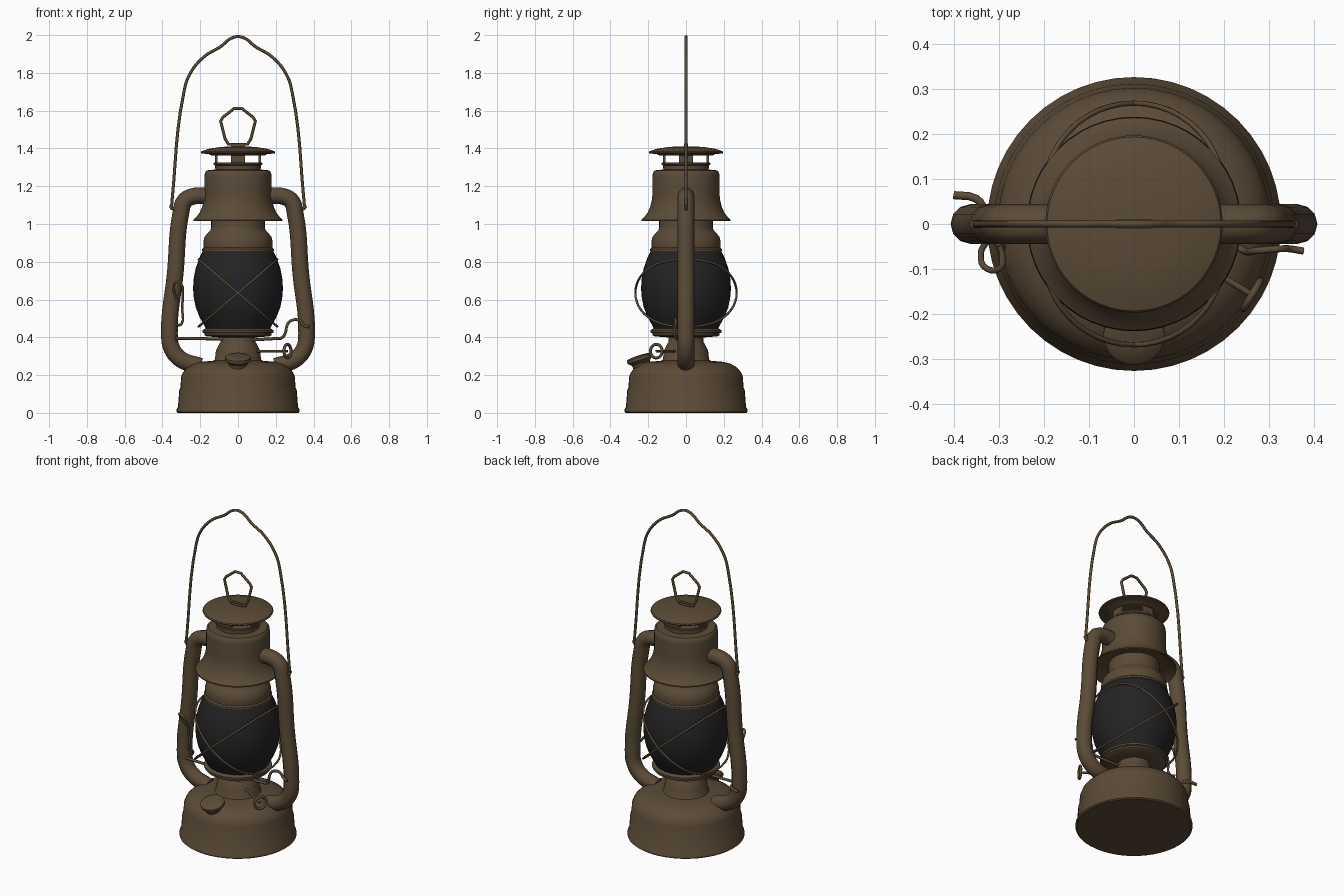
import bpy
import math
from mathutils import Vector, Matrix

if "Cube" in bpy.data.objects:
    bpy.data.objects.remove(bpy.data.objects["Cube"])


def material(name, rgb):
    m = bpy.data.materials.new(name)
    m.diffuse_color = (*rgb, 1)
    m.use_nodes = True
    m.node_tree.nodes["Principled BSDF"].inputs["Base Color"].default_value = m.diffuse_color
    return m


BRONZE = material("aged_bronze", (0.105, 0.070, 0.038))
GLASS = material("smoked_glass", (0.017, 0.017, 0.018))


def finish(obj, mat, angle=35):
    obj.data.materials.clear()
    obj.data.materials.append(mat)
    bpy.ops.object.select_all(action='DESELECT')
    obj.select_set(True)
    bpy.context.view_layer.objects.active = obj
    bpy.ops.object.shade_smooth_by_angle(angle=math.radians(angle))
    return obj


def lathe(name, profile, mat=BRONZE, n=48, matrix=None):
    """Revolve (radius, z) points about z; both ends are closed with a flat cap."""
    verts, faces = [], []
    for r, z in profile:
        for i in range(n):
            a = 2 * math.pi * i / n
            verts.append((r * math.cos(a), r * math.sin(a), z))
    for k in range(len(profile) - 1):
        for i in range(n):
            j = (i + 1) % n
            faces.append((k * n + i, k * n + j, (k + 1) * n + j, (k + 1) * n + i))
    last = (len(profile) - 1) * n
    faces.append(tuple(reversed(range(n))))
    faces.append(tuple(range(last, last + n)))
    me = bpy.data.meshes.new(name)
    me.from_pydata(verts, [], faces)
    if matrix:
        me.transform(matrix)
    obj = bpy.data.objects.new(name, me)
    bpy.context.collection.objects.link(obj)
    return finish(obj, mat)


def tube(name, points, radius, closed=False, smooth=True, sides=2, steps=6):
    """Round tube along a path, turned into a mesh."""
    cu = bpy.data.curves.new(name, 'CURVE')
    cu.dimensions = '3D'
    cu.bevel_depth = radius
    cu.bevel_resolution = sides
    cu.resolution_u = steps
    cu.use_fill_caps = True
    sp = cu.splines.new('BEZIER')
    sp.bezier_points.add(len(points) - 1)
    for bp, p in zip(sp.bezier_points, points):
        bp.co = p
        bp.handle_left_type = bp.handle_right_type = 'AUTO' if smooth else 'VECTOR'
    sp.use_cyclic_u = closed
    obj = bpy.data.objects.new(name, cu)
    bpy.context.collection.objects.link(obj)
    bpy.ops.object.select_all(action='DESELECT')
    obj.select_set(True)
    bpy.context.view_layer.objects.active = obj
    bpy.ops.object.convert(target='MESH')
    return finish(bpy.context.view_layer.objects.active, BRONZE, 50)


# Fuel tank with rolled foot and rounded shoulder
lathe("fuel_tank", [(0.318, 0), (0.326, 0.006), (0.326, 0.018), (0.318, 0.03),
                    (0.311, 0.12), (0.304, 0.135), (0.302, 0.19), (0.292, 0.215),
                    (0.268, 0.242), (0.235, 0.260), (0.2, 0.27), (0.12, 0.277)])

# Burner between tank and globe
lathe("burner", [(0.135, 0.268), (0.122, 0.285), (0.117, 0.33), (0.102, 0.36),
                 (0.093, 0.375), (0.09, 0.415)])
lathe("globe_plate", [(0.10, 0.40), (0.165, 0.405), (0.178, 0.412), (0.178, 0.422),
                      (0.189, 0.426), (0.189, 0.437), (0.172, 0.447)])

# Glass globe
lathe("globe", [(0.168, 0.44), (0.18, 0.465), (0.205, 0.51), (0.224, 0.56),
                (0.234, 0.61), (0.238, 0.66), (0.234, 0.715), (0.224, 0.765),
                (0.207, 0.815), (0.185, 0.862)], GLASS)

# Collar above the globe and flue up into the hood
lathe("globe_collar", [(0.18, 0.852), (0.19, 0.858), (0.19, 0.868), (0.182, 0.875),
                       (0.184, 0.905), (0.177, 0.932), (0.16, 0.953), (0.146, 0.967),
                       (0.142, 0.985), (0.142, 1.05)])

# Flared hood, hollow below
lathe("hood", [(0.142, 1.045), (0.19, 1.045), (0.23, 1.02), (0.236, 1.015),
               (0.236, 1.022), (0.222, 1.035), (0.203, 1.06), (0.19, 1.09),
               (0.181, 1.125), (0.178, 1.15), (0.178, 1.25), (0.175, 1.272),
               (0.165, 1.284), (0.125, 1.288)])

# Vent: lower ring, four posts and a chimney cap
lathe("vent_ring", [(0.12, 1.28), (0.121, 1.31), (0.129, 1.314), (0.129, 1.324),
                    (0.118, 1.326)])
for i in range(4):
    bpy.ops.mesh.primitive_cube_add(size=1)
    post = bpy.context.object
    post.name = "vent_post_%d" % (i + 1)
    post.data.transform(Matrix.Rotation(i * math.pi / 2, 4, 'Z')
                        @ Matrix.Translation((0.115, 0, 1.345))
                        @ Matrix.Diagonal((0.014, 0.075, 0.06, 1)))
    finish(post, BRONZE)
lathe("chimney_cap", [(0.115, 1.366), (0.138, 1.362), (0.155, 1.37), (0.195, 1.374),
                      (0.197, 1.379), (0.193, 1.385), (0.155, 1.398), (0.1, 1.407),
                      (0.04, 1.411)])

# Lifting ring and its clip on the cap
bpy.ops.mesh.primitive_cube_add(size=1, location=(0, 0, 1.415))
clip = bpy.context.object
clip.name = "ring_clip"
clip.scale = (0.075, 0.022, 0.02)
finish(clip, BRONZE)
ring = [(-0.05, 1.422), (-0.068, 1.45), (-0.092, 1.545), (-0.08, 1.565), (-0.02, 1.612),
        (0.02, 1.612), (0.08, 1.565), (0.092, 1.545), (0.068, 1.45), (0.05, 1.422)]
tube("lifting_ring", [(x, 0, z) for x, z in ring], 0.008, closed=True, smooth=False, steps=1)

# Carrying handle
half = [(0.352, 1.09), (0.345, 1.17), (0.288, 1.69), (0.257, 1.79), (0.18, 1.885),
        (0.088, 1.942), (0.042, 1.98)]
tube("carrying_handle", [(-x, 0, z) for x, z in half] + [(0, 0, 1.992)]
     + [(x, 0, z) for x, z in reversed(half)], 0.008)

# Side air tubes with handle hooks
side = [(0.15, 1.147), (0.235, 1.147), (0.282, 1.122), (0.302, 1.06), (0.332, 0.74),
        (0.363, 0.42), (0.352, 0.345), (0.305, 0.285), (0.2, 0.247)]
for label, s in (("left", -1), ("right", 1)):
    tube(label + "_air_tube", [(s * x, 0, z) for x, z in side], 0.044, sides=4)
    tube(label + "_handle_hook", [(s * 0.30, 0, 1.085), (s * 0.345, 0, 1.08),
                                  (s * 0.358, 0, 1.10)], 0.009)

# Two tilted guard wires crossing at front and back of the globe
for label, s in (("first", 1), ("second", -1)):
    pts = []
    for i in range(24):
        a = 2 * math.pi * i / 24
        c, q = math.cos(a), math.sin(a)
        y = 0.268 * math.copysign(abs(c) ** 0.8, c)
        pts.append((s * 0.208 * q, y, 0.635 + 0.178 * q))
    tube(label + "_guard_wire", pts, 0.006, closed=True, steps=2)

# Tilted filler cap on the tank front
tilt = Matrix.Translation((0, -0.245, 0.283)) @ Matrix.Rotation(math.radians(18), 4, 'X')
lathe("filler_cap", [(0.045, -0.06), (0.05, -0.02), (0.058, -0.012), (0.068, -0.004),
                     (0.068, 0.012), (0.06, 0.018), (0.025, 0.022)], n=24, matrix=tilt)

# Wick adjuster: shaft and ring knob
axis = Vector((0.25, -0.15, 0)).normalized()
across = Vector((-axis.y, axis.x, 0))
knob = Vector((0.262, -0.157, 0.327))
tube("wick_shaft", [Vector((0.06, -0.036, 0.327)), knob], 0.007, smooth=False, steps=1)
tube("wick_knob", [knob + 0.036 * (across * math.cos(i * math.pi / 6)
                                   + Vector((0, 0, math.sin(i * math.pi / 6))))
                   for i in range(12)], 0.008, closed=True, steps=2)

# Globe lifting lever running across the burner
tube("globe_lever", [(-0.33, -0.03, 0.395), (0.225, -0.05, 0.395), (0.245, -0.06, 0.41),
                     (0.265, -0.06, 0.475), (0.285, -0.058, 0.49), (0.325, -0.055, 0.49),
                     (0.345, -0.055, 0.465), (0.375, -0.06, 0.455)], 0.008, steps=3)
tube("lever_pivot", [(-0.33, 0.03, 0.40), (-0.35, 0.056, 0.40), (-0.40, 0.064, 0.395)],
     0.009, steps=3)

# Wire latch on the left tube
tube("wire_latch", [(-0.325, -0.035, 0.60), (-0.34, -0.07, 0.66), (-0.325, -0.10, 0.695),
                    (-0.30, -0.10, 0.68), (-0.292, -0.075, 0.63), (-0.296, -0.055, 0.56),
                    (-0.30, -0.045, 0.47), (-0.325, -0.03, 0.465)], 0.007, steps=4)
